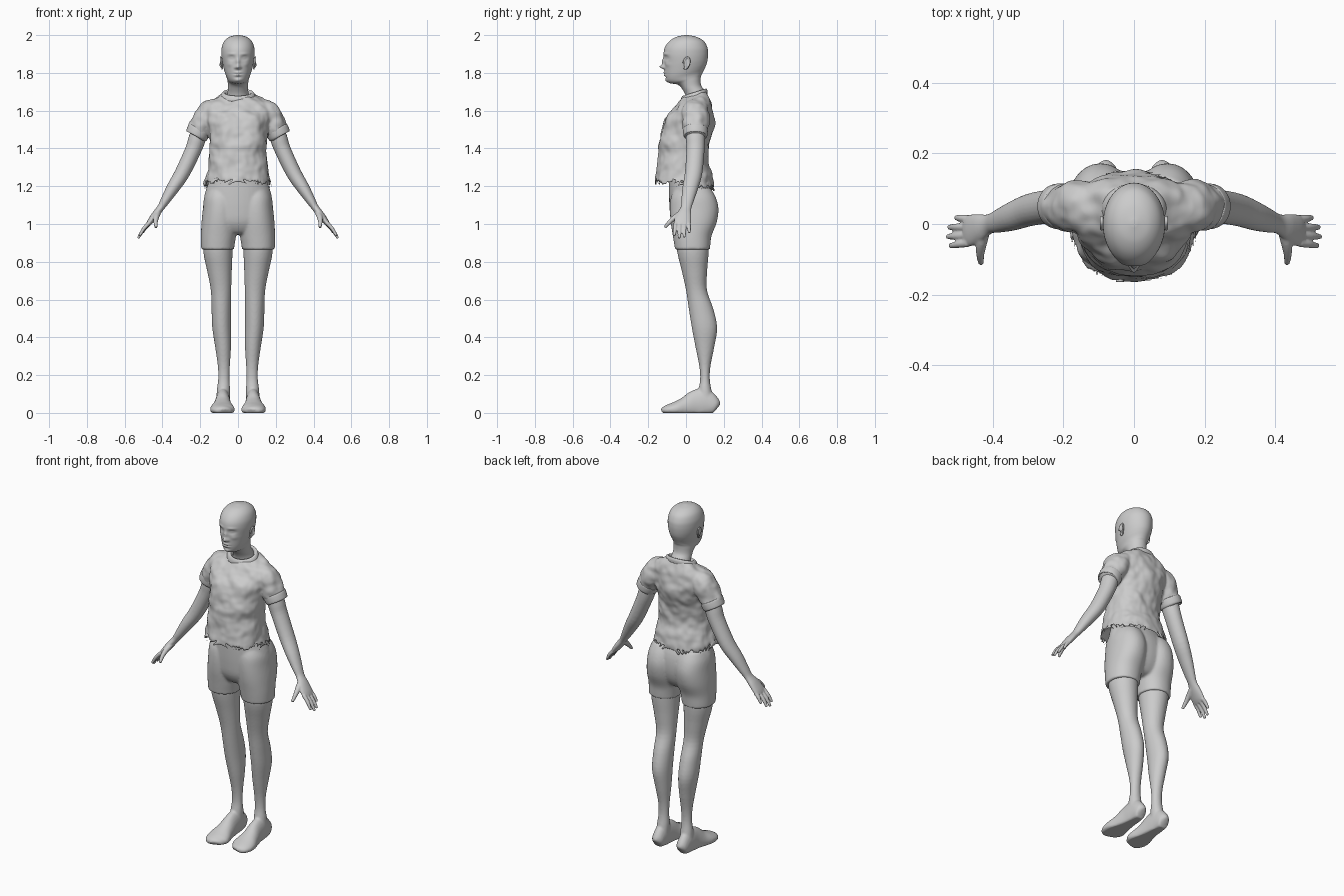
import bpy, bmesh, math
from mathutils import Vector


def spline(rows, k):
    # Catmull-Rom refinement of a list of number rows
    out = []
    for i in range(len(rows) - 1):
        a, b, c, d = (rows[max(i - 1, 0)], rows[i], rows[i + 1], rows[min(i + 2, len(rows) - 1)])
        for j in range(k):
            t = j / k
            out.append([q + .5 * t * (r - p + t * (2*p - 5*q + 4*r - s + t * (3*(q - r) + s - p)))
                        for p, q, r, s in zip(a, b, c, d)])
    return out + [list(rows[-1])]


def skin(bm, rings):
    loops = [[bm.verts.new(p) for p in r] for r in rings]
    n = len(loops[0])
    for a, b in zip(loops, loops[1:]):
        for i in range(n):
            bm.faces.new((a[i], a[(i + 1) % n], b[(i + 1) % n], b[i]))
    bm.faces.new(loops[0])
    bm.faces.new(loops[-1])


def stack(bm, rows, p=2.0, n=40, k=4, cx_sign=1):
    # rows: front z, back z, front y, back y, half width, centre x
    rings = []
    for zf, zb, y0, y1, hw, cx in spline([(*r, 0)[:6] for r in rows], k):
        ring = []
        for i in range(n):
            a = 2 * math.pi * i / n
            c, s = (math.copysign(abs(f) ** (2 / p), f) for f in (math.cos(a), math.sin(a)))
            ring.append((cx_sign * cx + hw * c, (y0 + y1) / 2 + (y1 - y0) / 2 * s,
                         zf + (zb - zf) * (s + 1) / 2))
        rings.append(ring)
    skin(bm, rings)


def tube(bm, rows, ref=(0, 1, 0), n=24, k=4, side=1):
    # rows: x, y, z, radius across ref, radius along ref
    d = spline(rows, k)
    rings = []
    for i, r in enumerate(d):
        t = (Vector(d[min(i + 1, len(d) - 1)][:3]) - Vector(d[max(i - 1, 0)][:3])).normalized()
        v = Vector(ref)
        v = (v - t * v.dot(t)).normalized()
        u = t.cross(v)
        pts = [Vector(r[:3]) + u * r[3] * math.cos(a) + v * r[4] * math.sin(a)
               for a in (2 * math.pi * j / n for j in range(n))]
        rings.append([(side * q.x, q.y, q.z) for q in pts])
    skin(bm, rings)


def finish(name, bm, voxel=0, smooth=0, mirror=False, folds=0):
    bmesh.ops.recalc_face_normals(bm, faces=bm.faces[:])
    for f in bm.faces:
        f.smooth = True
    me = bpy.data.meshes.new(name)
    bm.to_mesh(me)
    bm.free()
    ob = bpy.data.objects.new(name, me)
    bpy.context.collection.objects.link(ob)
    if voxel:
        m = ob.modifiers.new("blend", 'REMESH')
        m.mode, m.voxel_size, m.use_smooth_shade = 'VOXEL', voxel, True
    if smooth:
        m = ob.modifiers.new("soften", 'SMOOTH')
        m.factor, m.iterations = .5, smooth
    if folds:
        tex = bpy.data.textures.new("folds", 'CLOUDS')
        tex.noise_scale, tex.noise_depth = .075, 1
        m = ob.modifiers.new("folds", 'DISPLACE')
        m.texture, m.strength, m.mid_level = tex, folds, .5
    if mirror:
        ob.modifiers.new("mirror", 'MIRROR')
    return ob


# Head and neck, tilted rings from neck to crown
bm = bmesh.new()
stack(bm, [(1.60, 1.64, 0, .12, .07), (1.67, 1.70, 0, .102, .057), (1.715, 1.735, -.02, .08, .053),
           (1.738, 1.775, -.045, .078, .055), (1.745, 1.795, -.083, .085, .058),
           (1.757, 1.81, -.102, .092, .062), (1.78, 1.83, -.11, .102, .070),
           (1.81, 1.85, -.113, .110, .077), (1.85, 1.875, -.115, .115, .084),
           (1.895, 1.905, -.119, .117, .088), (1.935, 1.935, -.112, .113, .086),
           (1.968, 1.968, -.088, .095, .073), (1.99, 1.99, -.052, .058, .047),
           (2.0, 2.0, -.008, .012, .009)], n=96, k=8)
# Face bumps: x, z, width, height, push in y
face = [(0, 1.832, .011, .011, -.025), (0, 1.858, .009, .018, -.012), (.013, 1.828, .007, .006, -.007),
        (.034, 1.879, .017, .011, .012), (.034, 1.879, .011, .006, -.007), (.034, 1.900, .020, .006, -.004),
        (0, 1.802, .017, .005, -.007), (0, 1.788, .015, .005, -.007), (0, 1.795, .022, .002, .004),
        (0, 1.776, .018, .005, .003), (0, 1.760, .016, .009, -.005), (.045, 1.845, .014, .012, -.004)]
for v in bm.verts:
    if v.co.y < -.03 and v.co.z > 1.74:
        x, z = abs(v.co.x), v.co.z
        v.co.y += sum(d * math.exp(-((x - bx) / w) ** 2 - ((z - bz) / h) ** 2) for bx, bz, w, h, d in face)
finish("head", bm)

# Ears: rim and lobe
bm = bmesh.new()
rim = [(.084 + .008 * (math.sin(a) > -.5), .002 + .016 * math.cos(a) + .006 * math.sin(a), 1.852 + .03 * math.sin(a), .005, .005)
       for a in (math.radians(d) for d in range(-120, 190, 30))]
tube(bm, rim, ref=(1, 0, 0), n=12)
tube(bm, [(.083, .002, 1.822, .006, .004), (.085, .001, 1.84, .013, .006), (.087, .004, 1.86, .014, .006),
          (.087, .006, 1.878, .008, .004)], ref=(1, 0, 0), n=16)
finish("ears", bm, voxel=.003, smooth=2, mirror=True)

# Shirt: body and sleeves fused, with soft folds
bm = bmesh.new()
stack(bm, [(1.27, 1.25, -.11, .11, .13), (1.245, 1.215, -.15, .138, .166), (1.207, 1.172, -.166, .153, .18),
           (1.26, 1.235, -.158, .145, .172), (1.33, 1.33, -.151, .118, .157),
           (1.42, 1.42, -.142, .125, .152), (1.50, 1.50, -.131, .142, .158), (1.555, 1.56, -.112, .148, .174),
           (1.60, 1.62, -.076, .141, .178), (1.635, 1.66, -.045, .128, .155),
           (1.655, 1.69, -.026, .114, .108), (1.668, 1.705, -.015, .105, .08), (1.64, 1.68, 0, .09, .06)], p=2.25)
for s in (1, -1):
    tube(bm, [(.08, .05, 1.63, .045, .05), (.15, .05, 1.59, .067, .075), (.185, .05, 1.535, .066, .07),
              (.218, .05, 1.472, .057, .061)], side=s)
finish("shirt", bm, voxel=.007, smooth=6, folds=.022)

# Collar band
bm = bmesh.new()
stack(bm, [(1.648, 1.69, -.028, .114, .094), (1.664, 1.706, -.026, .114, .09), (1.678, 1.717, -.018, .108, .08),
           (1.672, 1.712, -.008, .1, .068), (1.64, 1.69, .002, .09, .06)], n=48)
finish("collar", bm)

# Sleeve cuffs
bm = bmesh.new()
tube(bm, [(.203, .05, 1.503, .060, .063), (.206, .05, 1.497, .0625, .0655), (.220, .05, 1.468, .060, .063),
          (.222, .05, 1.464, .052, .054)], n=32)
finish("sleeve_cuffs", bm, mirror=True)

# Shorts: hips and two short legs fused
bm = bmesh.new()
stack(bm, [(1.25, 1.25, -.09, .10, .145), (1.16, 1.16, -.09, .142, .176), (1.08, 1.08, -.087, .152, .184),
           (1.01, 1.01, -.078, .14, .18), (.96, .96, -.05, .11, .15), (.945, .945, -.02, .08, .10)])
for s in (1, -1):
    stack(bm, [(1.19, 1.19, -.06, .13, .07, .09), (1.14, 1.14, -.08, .158, .086, .093),
               (1.08, 1.08, -.085, .172, .092, .094), (1.01, 1.01, -.081, .163, .095, .098),
               (.94, .94, -.07, .136, .093, .103), (.89, .89, -.062, .129, .089, .107),
               (.865, .865, -.058, .127, .087, .108)], p=2.15, cx_sign=s)
finish("shorts", bm, voxel=.007, smooth=5)

# Legs with flat-soled feet
bm = bmesh.new()
stack(bm, [(.95, .95, -.055, .122, .078, .105), (.85, .85, -.046, .12, .077, .106), (.75, .75, -.022, .112, .065, .098),
           (.65, .65, 0, .111, .054, .09), (.55, .55, .015, .145, .052, .088), (.45, .45, .031, .165, .050, .086),
           (.35, .35, .05, .15, .042, .079), (.25, .25, .07, .13, .032, .075), (.18, .18, .075, .126, .030, .075),
           (.12, .12, .066, .135, .035, .077), (.05, .05, .06, .15, .036, .08)])
tube(bm, [(.08, .168, .028, .012, .02), (.08, .155, .035, .032, .045), (.08, .1, .05, .038, .078),
          (.08, .05, .045, .041, .075), (.082, 0, .03, .050, .057), (.083, -.05, .02, .064, .042),
          (.080, -.09, .015, .062, .031), (.072, -.117, .012, .04, .02), (.07, -.123, .01, .02, .01)],
     ref=(0, 0, 1), n=32)
for v in bm.verts:
    v.co.z = max(v.co.z, 0)
finish("legs", bm, voxel=.006, smooth=4, mirror=True)

# Arms with hands
bm = bmesh.new()
tube(bm, [(.19, .05, 1.53, .044, .046), (.215, .05, 1.455, .046, .05), (.238, .05, 1.39, .043, .048),
          (.295, .04, 1.27, .040, .046), (.345, .022, 1.19, .034, .041), (.385, .008, 1.125, .025, .033),
          (.41, 0, 1.085, .019, .028), (.437, -.01, 1.05, .019, .039), (.463, -.018, 1.015, .016, .045),
          (.478, -.02, .995, .011, .042)])
for base, tip in [((.467, .014, 1.005), (.505, .018, .953)), ((.472, -.009, 1.0), (.525, -.009, .930)),
                  ((.474, -.033, 1.0), (.529, -.036, .924)), ((.47, -.054, 1.007), (.521, -.062, .938))]:
    mid = [(a + b) / 2 for a, b in zip(base, tip)]
    tube(bm, [(*base, .011, .0115), (mid[0] + .003, mid[1], mid[2] + .003, .010, .0105), (*tip, .007, .0075)], n=12)
tube(bm, [(.42, -.012, 1.065, .015, .015), (.432, -.052, 1.04, .015, .016), (.436, -.085, 1.012, .012, .012),
          (.434, -.112, .982, .008, .008)], ref=(1, 0, 0), n=12)
finish("arms", bm, voxel=.004, smooth=3, mirror=True)
